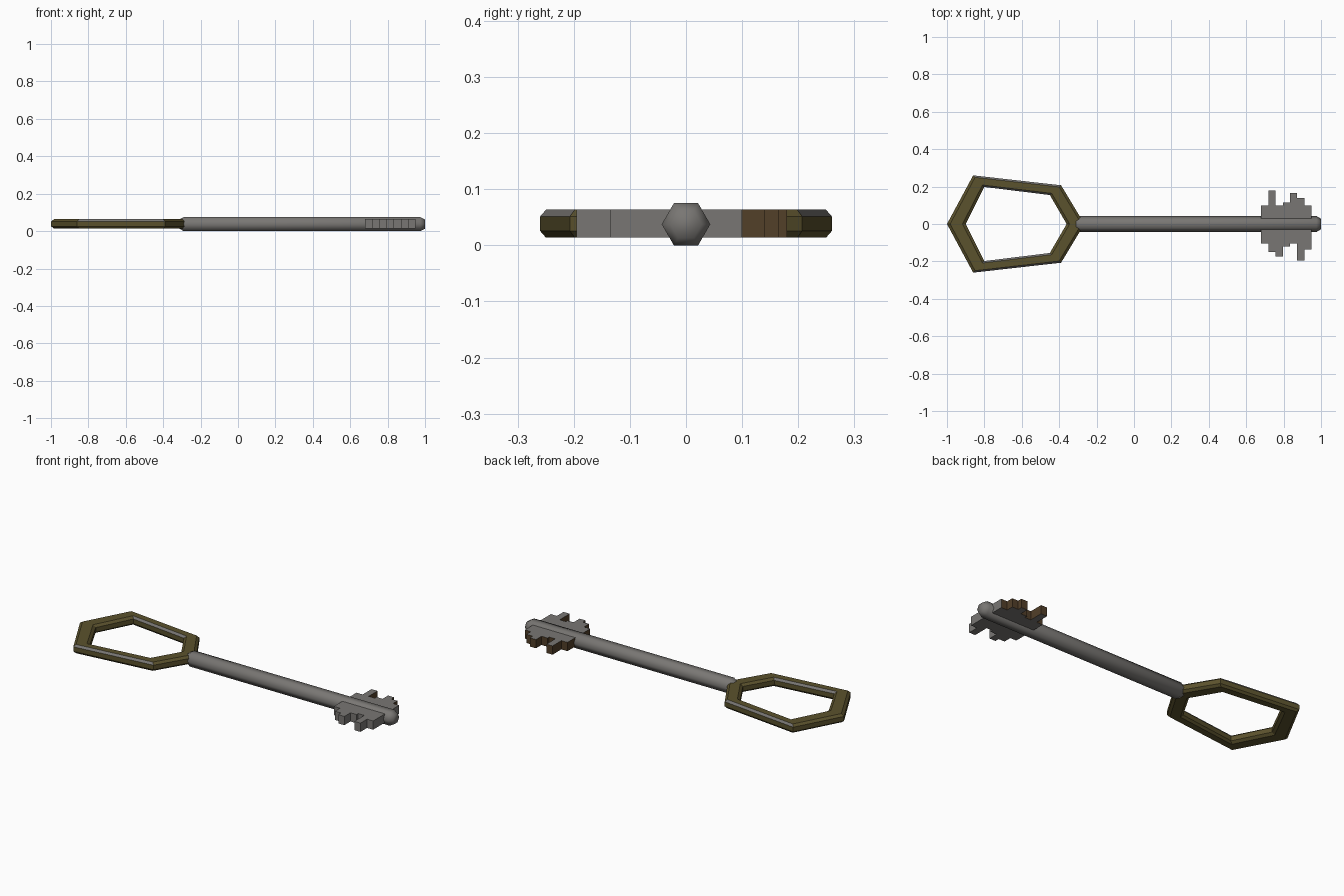
import bpy, bmesh, math

if "Cube" in bpy.data.objects:
    bpy.data.objects.remove(bpy.data.objects["Cube"])

ZC = 0.0385  # mid height of the key


def material(name, rgb):
    m = bpy.data.materials.new(name)
    m.diffuse_color = (*rgb, 1)
    m.use_nodes = True
    m.node_tree.nodes["Principled BSDF"].inputs["Base Color"].default_value = m.diffuse_color
    return m


steel = material("grey steel", (0.19, 0.182, 0.172))
brass = material("dark olive brass", (0.105, 0.084, 0.026))
rust = material("brown rust", (0.085, 0.05, 0.022))


def make(name, bm, mats):
    bmesh.ops.recalc_face_normals(bm, faces=bm.faces[:])
    me = bpy.data.meshes.new(name)
    bm.to_mesh(me)
    bm.free()
    for m in mats:
        me.materials.append(m)
    ob = bpy.data.objects.new(name, me)
    bpy.context.collection.objects.link(ob)
    return ob


def bridge(bm, a, b, mat=0):
    n = len(a)
    for i in range(n):
        j = (i + 1) % n
        f = bm.faces.new((a[i], a[j], b[j], b[i]))
        f.material_index = mat(i) if callable(mat) else mat


# Bow: six-sided ring with chamfered edges
outer = [(-1, 0), (-.86, .26), (-.39, .207), (-.265, 0), (-.39, -.207), (-.86, -.26)]
inner = [(-.90, 0), (-.80, .198), (-.45, .155), (-.36, 0), (-.45, -.155), (-.80, -.198)]
section = [(0, -.013), (0, .013), (.17, .025), (.83, .025),
           (1, .013), (1, -.013), (.83, -.025), (.17, -.025)]
bm = bmesh.new()
loops = [[bm.verts.new((o[0] + (i[0] - o[0]) * t, o[1] + (i[1] - o[1]) * t, ZC + z))
          for o, i in zip(outer, inner)] for t, z in section]
for k in range(8):
    # upper chamfers on the long sides are worn to bare steel
    worn = k in (1, 3)
    bridge(bm, loops[k], loops[(k + 1) % 8],
           lambda i, w=worn: 1 if w and i in (1, 4) else 0)
make("bow", bm, [brass, steel])

# Shaft: smooth-shaded hexagonal rod with tapered ends
bm = bmesh.new()
rings = []
for x, r in [(-.33, .018), (-.29, .0433), (.975, .0433), (1, .028)]:
    rings.append([bm.verts.new((x, r * math.cos(a * math.pi / 3),
                                .0375 + r * math.sin(a * math.pi / 3))) for a in range(6)])
for a, b in zip(rings, rings[1:]):
    bridge(bm, a, b)
bm.faces.new(rings[0])
bm.faces.new(rings[-1])
shaft = make("shaft", bm, [steel])
for p in shaft.data.polygons:
    p.use_smooth = True

# Bit: stepped plate, seven columns with teeth on both sides
up = [.10, .18, .10, .115, .165, .14, .10]
down = [-.105, -.15, -.175, -.12, -.105, -.195, -.135]
step, x0 = .0385, .68
top, low = [], []
for i in range(7):
    for x in (x0 + i * step, x0 + (i + 1) * step):
        top.append((x, up[i]))
        low.append((x, down[i]))
profile = top + low[::-1]
bm = bmesh.new()
a, b = [[bm.verts.new((x, y, ZC + z)) for x, y in profile] for z in (-.025, .025)]
bridge(bm, a, b)
bm.faces.new(a)
bm.faces.new(b)
bmesh.ops.recalc_face_normals(bm, faces=bm.faces[:])
# rust on the edges of the rear teeth and the sides facing the bow
for f in bm.faces:
    if abs(f.normal.z) < .5:
        c = f.calc_center_median()
        if c.y > .03 or f.normal.x < -.5:
            f.material_index = 1
make("bit", bm, [steel, rust])
